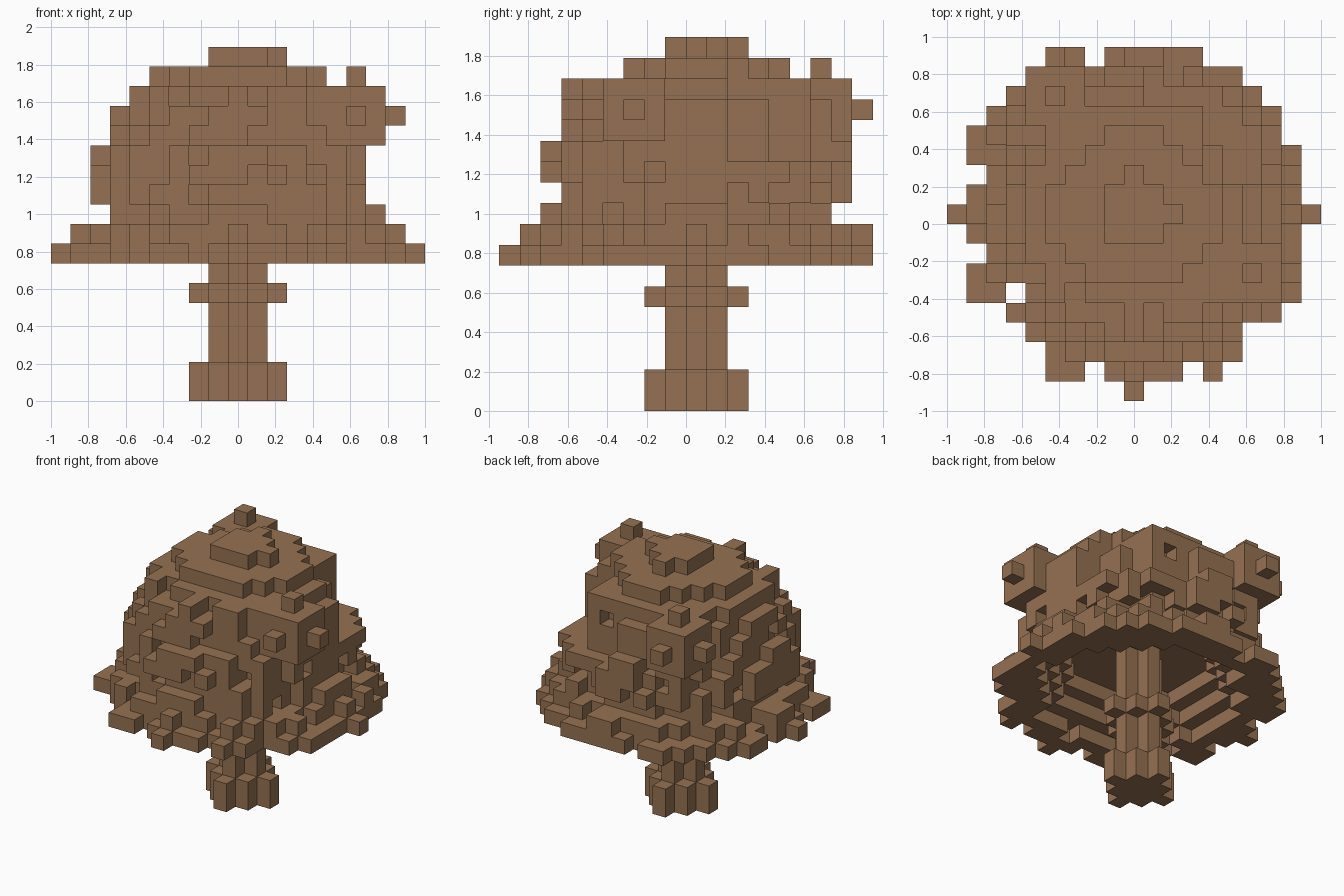
import bpy, bmesh, random
from mathutils import Vector

random.seed(4)
S = 2 / 19            # edge of one block
C = 9                 # tree axis, in block indices

cube = bpy.data.objects.get("Cube")
if cube:
    bpy.data.objects.remove(cube, do_unlink=True)

brown = bpy.data.materials.new("warm brown")
colour = (0.3, 0.165, 0.084, 1)
brown.use_nodes = True
brown.diffuse_color = colour
bsdf = next(n for n in brown.node_tree.nodes if n.type == 'BSDF_PRINCIPLED')
bsdf.inputs["Base Color"].default_value = colour


def disc(radius_sq, k):
    """Blocks of a disc around the tree axis on layer k."""
    return {(i, j, k) for i in range(19) for j in range(19)
            if (i - C) ** 2 + (j - C) ** 2 <= radius_sq}


def ball(ci, cj, ck):
    """Leaf clump: a 3-block cube with one block on each side."""
    r = range(-2, 3)
    return {(ci + a, cj + b, ck + c) for a in r for b in r for c in r
            if a * a + b * b + c * c <= 4}


# Trunk: a plus-shaped column with a flared foot and a collar
trunk = set()
for k in range(10):
    trunk |= disc(4 if k in (0, 1, 5) else 1, k)

# Canopy layers: squared radius, x range, y range, squared hollow, raggedness
layers = {
    7: (81, 0, 18, 0, 17, 40, 0),
    8: (68, 1, 17, 1, 17, 30, .25),
    9: (52, 3, 16, 2, 15, 21, .25),
    10: (53, 2, 15, 3, 16, -1, .28),
    11: (53, 2, 15, 2, 16, -1, .28),
    12: (50, 2, 15, 2, 16, -1, .28),
    13: (41, 3, 15, 3, 15, -1, .2),
    14: (38, 3, 15, 3, 15, -1, .15),
    15: (36, 4, 14, 3, 14, -1, .1),
    16: (17, 5, 13, 6, 13, -1, 0),
    17: (4, 8, 11, 8, 11, -1, 0),
}
# Gaps in the ragged brim
gaps = {(7, 17), (13, 17), (7, 1), (12, 1), (3, 3), (15, 3), (2, 4),
        (17, 13), (3, 5), (1, 11), (1, 7), (4, 2)}

canopy = set()
for k, (r2, x0, x1, y0, y1, hollow, ragged) in layers.items():
    rim = (r2 ** .5 - 1.1) ** 2
    for i, j, _ in sorted(disc(r2, k)):
        d = (i - C) ** 2 + (j - C) ** 2
        if not (x0 <= i <= x1 and y0 <= j <= y1) or d <= hollow:
            continue
        if (i, j) in gaps or (k == 8 and d > 64 and random.random() < .5):
            continue
        # flat-walled upper corner at the back left, one block wider below its top
        if 12 <= k <= 15 and i >= 10 and j >= 11:
            if j <= 14 and i <= (13 if j <= 12 and k < 15 else 12):
                canopy.add((i, j, k))
            continue
        on_axis = i == C or j == C
        if d > rim and not on_axis and random.random() < ragged:
            continue
        canopy.add((i, j, k))
canopy.remove((11, 14, 14))     # small hole in the flat wall
# upper terrace set back at the front, with a single tab in the middle
canopy -= {(i, j, 15) for i in (5, 6, 7, 8, 10) for j in (3, 4)} | {(4, 6, 15)}
# uneven bottom of the hollow brim
canopy -= {b for b in sorted(canopy) if b[2] == 7
           and (b[0] - C) ** 2 + (b[1] - C) ** 2 < 52 and random.random() < .25}

front_clump = ball(15, 6, 14)
back_clump = ball(5, 15, 14)

parts = {"trunk": trunk, "canopy": canopy - trunk,
         "front_leaf_clump": front_clump - canopy,
         "back_leaf_clump": back_clump - canopy}
solid = set().union(*parts.values())


def build(name, blocks):
    """Make one mesh from the exposed sides of the blocks."""
    bm = bmesh.new()
    for b in sorted(blocks):
        centre = Vector((b[0] - C, b[1] - C + .5, b[2] + .5))
        for axis in range(3):
            for sign in (-1, 1):
                n = list(b)
                n[axis] += sign
                if tuple(n) in solid:
                    continue
                w, u, v = Vector(), Vector(), Vector()
                w[axis] = sign / 2
                u[(axis + 1) % 3] = sign / 2
                v[(axis + 2) % 3] = 1 / 2
                corners = (-u - v, u - v, u + v, v - u)
                bm.faces.new([bm.verts.new((centre + w + c) * S) for c in corners])
    bmesh.ops.remove_doubles(bm, verts=bm.verts, dist=S / 100)
    mesh = bpy.data.meshes.new(name)
    bm.to_mesh(mesh)
    bm.free()
    mesh.materials.append(brown)
    bpy.context.collection.objects.link(bpy.data.objects.new(name, mesh))


for name, blocks in parts.items():
    build(name, blocks)
